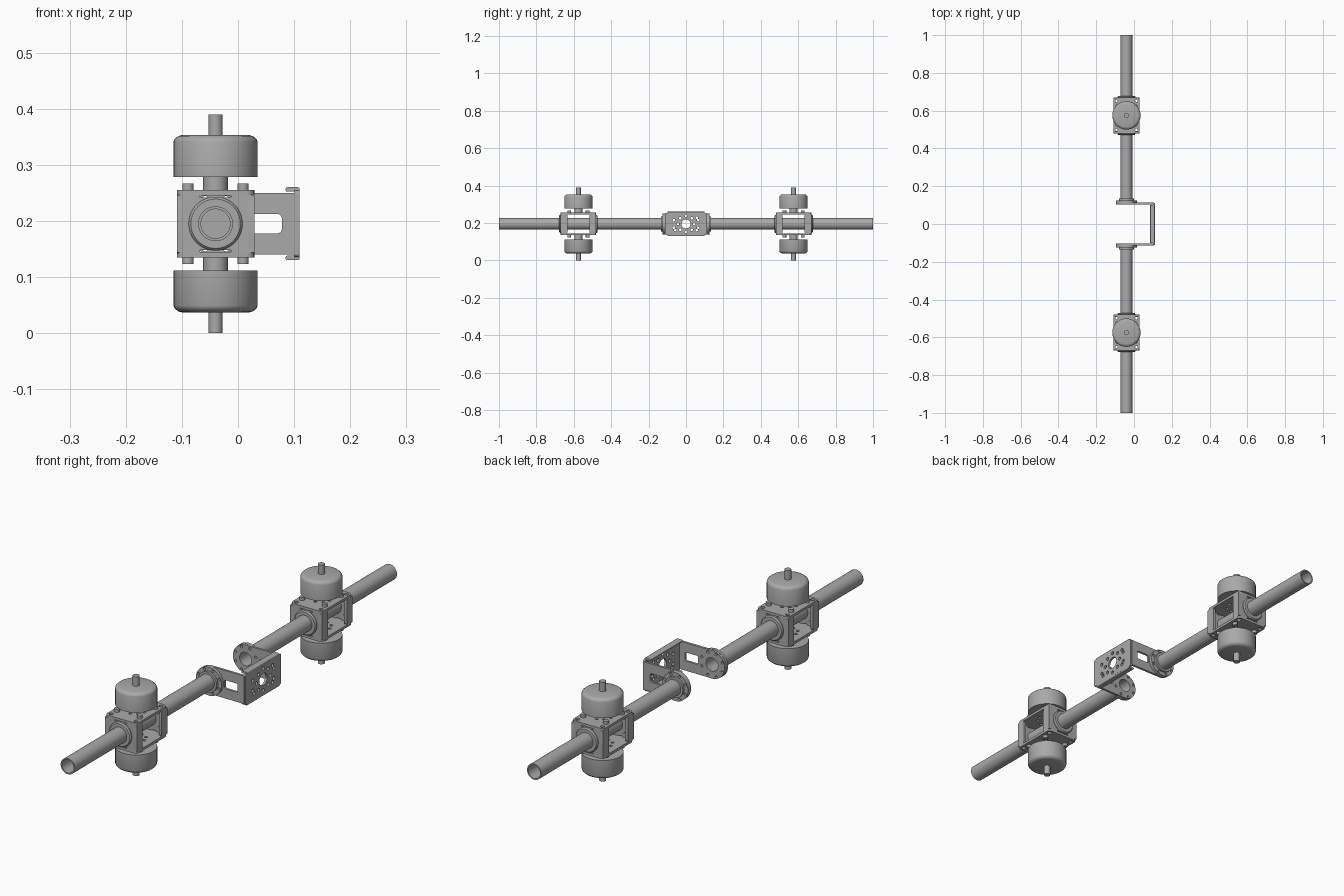
import bpy, bmesh
from math import pi, sin, cos
from mathutils import Matrix, Vector

if "Cube" in bpy.data.objects:
    bpy.data.objects.remove(bpy.data.objects["Cube"])

AX, AZ = -0.04, 0.195          # centre line of the tubes
TURN = {"X": Matrix.Rotation(pi / 2, 4, "Y"),
        "Y": Matrix.Rotation(-pi / 2, 4, "X"),
        "Z": Matrix.Identity(4)}

metal = bpy.data.materials.new("grey metal")
metal.use_nodes = True
GREY = (0.4, 0.4, 0.4, 1)
metal.diffuse_color = GREY
metal.node_tree.nodes["Principled BSDF"].inputs["Base Color"].default_value = GREY


def finish(name, bm, smooth=True):
    bmesh.ops.recalc_face_normals(bm, faces=bm.faces)
    mesh = bpy.data.meshes.new(name)
    bm.to_mesh(mesh)
    bm.free()
    mesh.materials.append(metal)
    ob = bpy.data.objects.new(name, mesh)
    bpy.context.collection.objects.link(ob)
    if smooth:
        shade(ob)
    return ob


def shade(ob):
    bpy.ops.object.select_all(action="DESELECT")
    ob.select_set(True)
    bpy.context.view_layer.objects.active = ob
    bpy.ops.object.shade_smooth_by_angle(angle=0.6)


def lathe(name, profile, loc, axis="Z", flip=1, closed=False, n=40):
    """Spin (radius, height) points around an axis."""
    bm = bmesh.new()
    pts = [bm.verts.new((r, 0, h * flip)) for r, h in profile]
    pairs = list(zip(pts, pts[1:])) + ([(pts[-1], pts[0])] if closed else [])
    edges = [bm.edges.new(p) for p in pairs]
    bmesh.ops.spin(bm, geom=pts + edges, cent=(0, 0, 0), axis=(0, 0, 1),
                   angle=2 * pi, steps=n, use_merge=True)
    bmesh.ops.remove_doubles(bm, verts=bm.verts, dist=1e-5)
    bmesh.ops.transform(bm, matrix=Matrix.Translation(loc) @ TURN[axis], verts=bm.verts)
    return finish(name, bm)


def add_rod(bm, loc, r, depth, axis="Z", n=20):
    bmesh.ops.create_cone(bm, cap_ends=True, segments=n, radius1=r, radius2=r,
                          depth=depth, matrix=Matrix.Translation(loc) @ TURN[axis])


def add_box(bm, loc, size, bevel=0, axis=None):
    m = Matrix.Translation(loc) @ Matrix.Diagonal((*size, 1))
    vs = bmesh.ops.create_cube(bm, size=1, matrix=m)["verts"]
    if bevel:
        # round only the edges running along the given axis
        edges = {e for v in vs for e in v.link_edges}
        edges = [e for e in edges if abs((e.verts[0].co - e.verts[1].co).normalized()["XYZ".index(axis)]) > 0.9]
        bmesh.ops.bevel(bm, geom=edges, offset=bevel, segments=5, profile=0.5, affect="EDGES")


def rod(name, loc, r, depth, axis="Z"):
    bm = bmesh.new()
    add_rod(bm, loc, r, depth, axis, 32)
    return finish(name, bm)


def box(name, loc, size, bevel=0, axis=None):
    bm = bmesh.new()
    add_box(bm, loc, size, bevel, axis)
    return finish(name, bm)


def cut(ob, bm):
    """Subtract the given cutter shapes from a part."""
    cutter = finish("cutter", bm, False)
    cutter.hide_render = True
    mod = ob.modifiers.new("holes", "BOOLEAN")
    mod.operation, mod.solver, mod.object = "DIFFERENCE", "EXACT", cutter
    bpy.context.view_layer.objects.active = ob
    bpy.ops.object.modifier_apply(modifier=mod.name)
    bpy.data.objects.remove(cutter)
    shade(ob)


def ring_points(r, n, start=0.0):
    return [(r * cos(start + 2 * pi * i / n), r * sin(start + 2 * pi * i / n)) for i in range(n)]


CORNERS = [(a, b) for a in (-1, 1) for b in (-1, 1)]


def motor_mount(y):
    c = Vector((AX, y, AZ))
    for s, side in ((1, "upper"), (-1, "lower")):
        # flat frame plate with its bolt holes
        pz = s * 0.055
        plate = box(side + "_frame_plate", c + Vector((0, 0, pz)), (0.138, 0.19, 0.01), 0.014, "Z")
        holes = bmesh.new()
        for a, b in CORNERS:
            add_rod(holes, c + Vector((a * 0.054, b * 0.078, pz)), 0.008, 0.05)
        for px, py in ring_points(0.036, 8):
            add_rod(holes, c + Vector((px, py, pz)), 0.006, 0.05)
        cut(plate, holes)
        # spacer collar, bolts, motor can and shaft
        rod(side + "_motor_neck", c + Vector((0, 0, s * 0.068)), 0.022, 0.034)
        for a, b in CORNERS:
            rod(side + "_mount_bolt", c + Vector((a * 0.049, b * 0.049, s * 0.066)), 0.01, 0.012)
        lathe(side + "_motor_can", [(0, 0.083), (0.075, 0.083), (0.075, 0.146), (0.073, 0.151),
                                    (0.067, 0.156), (0.06, 0.158), (0, 0.158)], c, flip=s)
        rod(side + "_motor_shaft", c + Vector((0, 0, s * 0.171)), 0.0125, 0.048)
    for s, side in ((-1, "front"), (1, "back")):
        # end wall with folded side flanges and narrow slots
        wall = box(side + "_frame_wall", c + Vector((0, s * 0.089, 0)), (0.138, 0.012, 0.102))
        slots = bmesh.new()
        for k in (-1, 1):
            add_box(slots, c + Vector((0, s * 0.089, k * 0.0485)), (0.055, 0.05, 0.004))
        cut(wall, slots)
        for k in (-1, 1):
            box(side + "_frame_flange", c + Vector((k * 0.0635, s * 0.077, 0)), (0.011, 0.036, 0.108), 0.012, "X")
        lathe(side + "_tube_collar", [(0.03, 0.08), (0.048, 0.08), (0.048, 0.098), (0.044, 0.103), (0.03, 0.103)],
              c, "Y", s, closed=True)


for s, end in ((-1, "front"), (1, "back")):
    # hollow arm tube
    lathe(end + "_tube", [(0.031, 0.113), (0.031, 1), (0.026, 1), (0.026, 0.113)],
          (AX, 0, AZ), "Y", s, closed=True, n=48)
    motor_mount(s * 0.575)

    # round tube flange with a ring of bolt holes
    flange = lathe(end + "_tube_flange", [(0.026, 0.113), (0.056, 0.113), (0.056, 0.125), (0.04, 0.125),
                                          (0.04, 0.134), (0.026, 0.134)], (AX, 0, AZ), "Y", s, closed=True)
    holes = bmesh.new()
    for px, pz in ring_points(0.048, 8, pi / 8):
        add_rod(holes, (AX + px, s * 0.12, AZ + pz), 0.005, 0.05, "Y")
    cut(flange, holes)

    # bracket leg with a rounded end, tube opening and window
    leg = box(end + "_bracket_leg", (0.005, s * 0.1085, AZ), (0.202, 0.009, 0.11), 0.0, "Y")
    trim = bmesh.new()
    add_box(trim, (AX - 0.05, s * 0.1085, AZ), (0.1, 0.05, 0.2))
    cut(leg, trim)
    lobe = lathe(end + "_bracket_lobe", [(0.026, 0.104), (0.055, 0.104), (0.055, 0.113), (0.026, 0.113)],
                 (AX, 0, AZ), "Y", s, closed=True)
    holes = bmesh.new()
    add_rod(holes, (AX, s * 0.1085, AZ), 0.026, 0.05, "Y", 40)
    add_box(holes, (0.049, s * 0.1085, AZ), (0.058, 0.05, 0.034), 0.007, "Y")
    for px, pz in ring_points(0.048, 8, pi / 8):
        add_rod(holes, (AX + px, s * 0.1085, AZ + pz), 0.005, 0.05, "Y")
    cut(leg, holes)
    holes = bmesh.new()
    for px, pz in ring_points(0.048, 8, pi / 8):
        add_rod(holes, (AX + px, s * 0.1085, AZ + pz), 0.005, 0.05, "Y")
    cut(lobe, holes)

# bracket face with its hole pattern
face = box("bracket_face", (0.1055, 0, AZ), (0.009, 0.222, 0.118), 0.006, "X")
holes = bmesh.new()
add_rod(holes, (0.1055, 0, AZ), 0.024, 0.05, "X", 32)
for py, pz in ring_points(0.043, 8) + ring_points(0.066, 4, pi / 6) + ring_points(0.066, 4, -pi / 6)[:1]:
    if abs(pz) < 0.05:
        add_rod(holes, (0.1055, py, AZ + pz), 0.007, 0.05, "X")
for a, b in CORNERS:
    add_rod(holes, (0.1055, a * 0.065, AZ + b * 0.02), 0.007, 0.05, "X")
cut(face, holes)

# stiffening lips folded along the top and bottom of the face
for s, side in ((1, "upper"), (-1, "lower")):
    box(side + "_bracket_lip", (0.0975, 0, AZ + s * 0.061), (0.025, 0.2, 0.008), 0.003, "Y")
